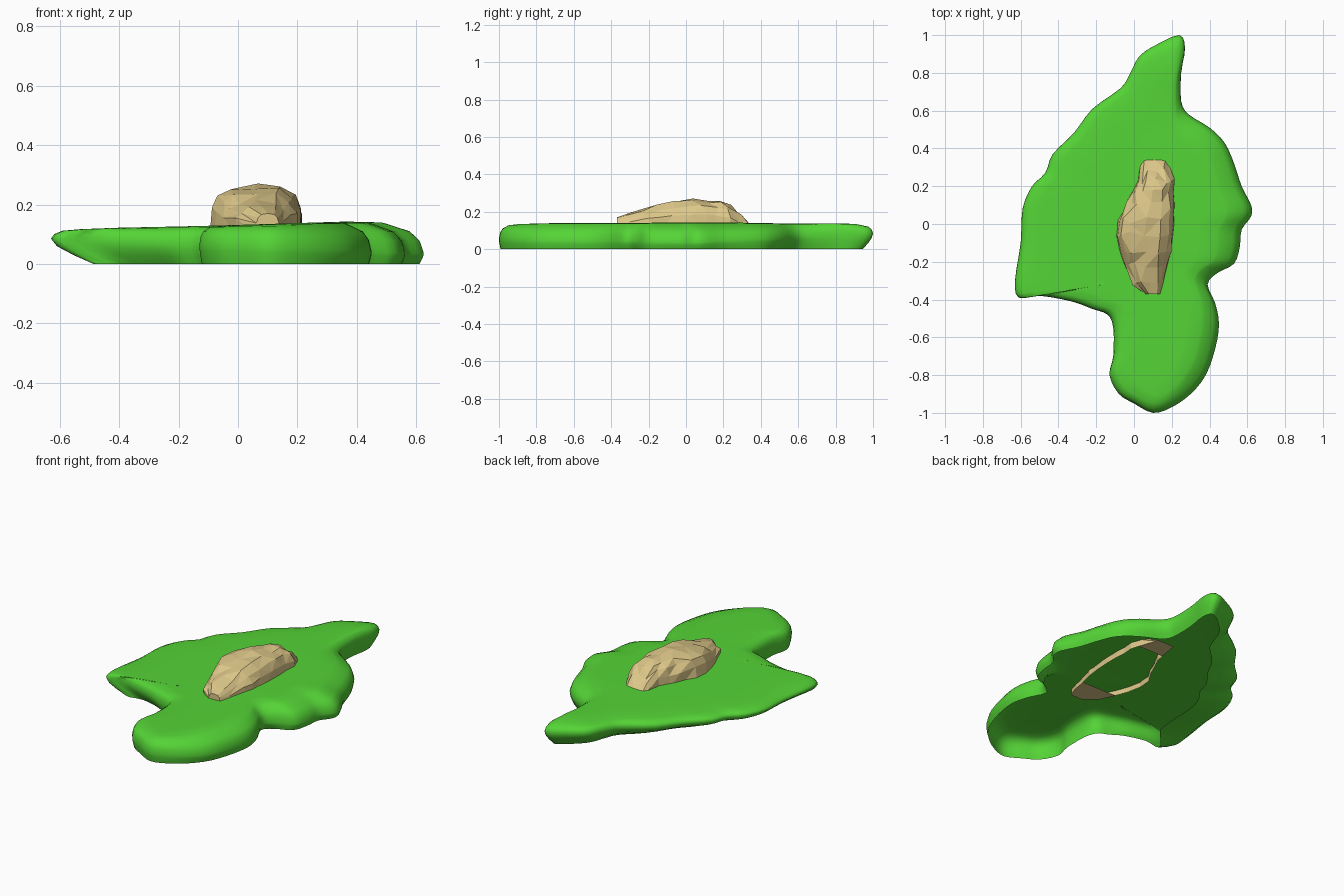
import bpy, bmesh, math, random
from mathutils import Vector

random.seed(4)
cube = bpy.data.objects.get("Cube")
if cube:
    bpy.data.objects.remove(cube)


def material(name, rgb):
    mat = bpy.data.materials.new(name)
    mat.use_nodes = True
    color = (*rgb, 1)
    mat.diffuse_color = color
    mat.node_tree.nodes["Principled BSDF"].inputs["Base Color"].default_value = color
    return mat


def finish(bm, name, mat):
    mesh = bpy.data.meshes.new(name)
    bm.to_mesh(mesh)
    bm.free()
    mesh.materials.append(mat)
    obj = bpy.data.objects.new(name, mesh)
    bpy.context.collection.objects.link(obj)
    return obj


def clamp(value):
    return max(0.0, min(1.0, value))


def bridge(bm, first, second, closed):
    count = len(first)
    for i in range(count if closed else count - 1):
        j = (i + 1) % count
        bm.faces.new((first[i], first[j], second[j], second[i]))


def smooth_loop(points, steps):
    """Closed Catmull-Rom curve through the points."""
    points = [Vector(p) for p in points]
    n = len(points)
    result = []
    for i in range(n):
        a, b, c, d = (points[(i + k) % n] for k in (-1, 0, 1, 2))
        for s in range(steps):
            t = s / steps
            result.append((b * 2 + (c - a) * t + (a * 2 - b * 5 + c * 4 - d) * t ** 2
                           + (b * 3 - a - c * 3 + d) * t ** 3) / 2)
    return result


# Shoreline of the land, clockwise from the back tip
shore = [
    (.24, 1), (.27, .93), (.25, .8), (.25, .65), (.29, .58), (.4, .51),
    (.48, .43), (.53, .32), (.57, .2), (.62, .1), (.62, .04), (.57, -.03),
    (.56, -.12), (.53, -.21), (.44, -.26), (.39, -.32), (.43, -.42),
    (.45, -.53), (.43, -.66), (.38, -.8), (.3, -.9), (.2, -.97), (.1, -1),
    (0, -.95), (-.08, -.9), (-.13, -.8), (-.11, -.7), (-.11, -.55),
    (-.14, -.48), (-.22, -.45), (-.33, -.41), (-.5, -.38), (-.61, -.39),
    (-.63, -.3), (-.6, -.1), (-.59, .08), (-.54, .2), (-.47, .27),
    (-.43, .37), (-.32, .48), (-.22, .61), (-.07, .72), (-.02, .8),
    (.03, .89), (.12, .95)]


def shore_section(p):
    """Points from the open bottom rim, round the edge, to the inner top."""
    x, y = p
    spine = Vector((.15, y * .7))
    flare = .03 + .3 * clamp((.5 - x) * 2) * clamp((y + .5) * 4)
    soft = 1 + clamp(x * 3)
    widest = .06 - .04 * x + .035 * max(y, 0)
    top = .132 + .014 * x
    profile = [(flare, 0), (flare * .5, widest * .35), (flare * .12, widest * .7),
               (0, widest), (.015 * soft, widest + (top - widest) * .4),
               (.05 * soft, widest + (top - widest) * .7),
               (.13 * soft, top - .006), (.3, top - .001), (.55, top + .002)]
    return [(*p.lerp(spine, inset), z) for inset, z in profile]


# Green land: open-bottomed shell with rounded edges
bm = bmesh.new()
sections = [shore_section(p) for p in smooth_loop(shore, 3)]
rings = [[bm.verts.new(co) for co in ring] for ring in zip(*sections)]
for lower, upper in zip(rings, rings[1:]):
    bridge(bm, lower, upper, True)
lid = bm.faces.new(rings[-1])
bmesh.ops.triangulate(bm, faces=[lid])
bmesh.ops.recalc_face_normals(bm, faces=bm.faces)
if sum(f.normal.z * f.calc_area() for f in bm.faces) < 0:
    bmesh.ops.reverse_faces(bm, faces=bm.faces)
land = finish(bm, "grass_land", material("grass green", (.09, .66, .037)))
for poly in land.data.polygons:
    poly.use_smooth = True

# Rock: faceted loft along y; each entry is y, left x, right x, top z
spans = [
    (-.37, .06, .14, .17), (-.31, -.01, .165, .195), (-.22, -.05, .18, .215),
    (-.14, -.08, .2, .245), (-.06, -.095, .21, .262), (.02, -.09, .215, .268),
    (.1, -.04, .215, .265), (.17, -.01, .21, .26), (.23, .02, .215, .245),
    (.28, .03, .2, .19), (.34, .04, .18, .135), (.4, .05, .16, .1)]
base = .1
arc = 9


def rounded(value):
    return math.copysign(abs(value) ** .65, value)


bm = bmesh.new()
ribs = []
for n, (y, left, right, top) in enumerate(spans):
    rib = []
    for k in range(arc):
        angle = math.pi * k / (arc - 1)
        x = (left + right) / 2 - rounded(math.cos(angle)) * (right - left) / 2
        z = base + rounded(math.sin(angle)) * (top - base)
        rough = .01 if 0 < k < arc - 1 and 0 < n < len(spans) - 2 else 0
        rib.append(bm.verts.new((x + random.uniform(-rough, rough) * .7,
                                 y + random.uniform(-rough, rough) * 2,
                                 z + random.uniform(-rough, rough * .4))))
    ribs.append(rib)
for a, b in zip(ribs, ribs[1:]):
    bridge(bm, a, b, False)

# Rock end faces and the short underside flaps at both ends
bm.faces.new(ribs[0])
for a, b in ((ribs[0], ribs[1]), (ribs[1], ribs[2]),
             (ribs[-3], ribs[-2]), (ribs[-2], ribs[-1])):
    bm.faces.new((a[0], a[-1], b[-1], b[0]))
bmesh.ops.triangulate(bm, faces=bm.faces)
bmesh.ops.recalc_face_normals(bm, faces=bm.faces)
if sum(f.normal.z * f.calc_area() for f in bm.faces) < 0:
    bmesh.ops.reverse_faces(bm, faces=bm.faces)
finish(bm, "rock", material("sandy rock", (.72, .57, .25)))
